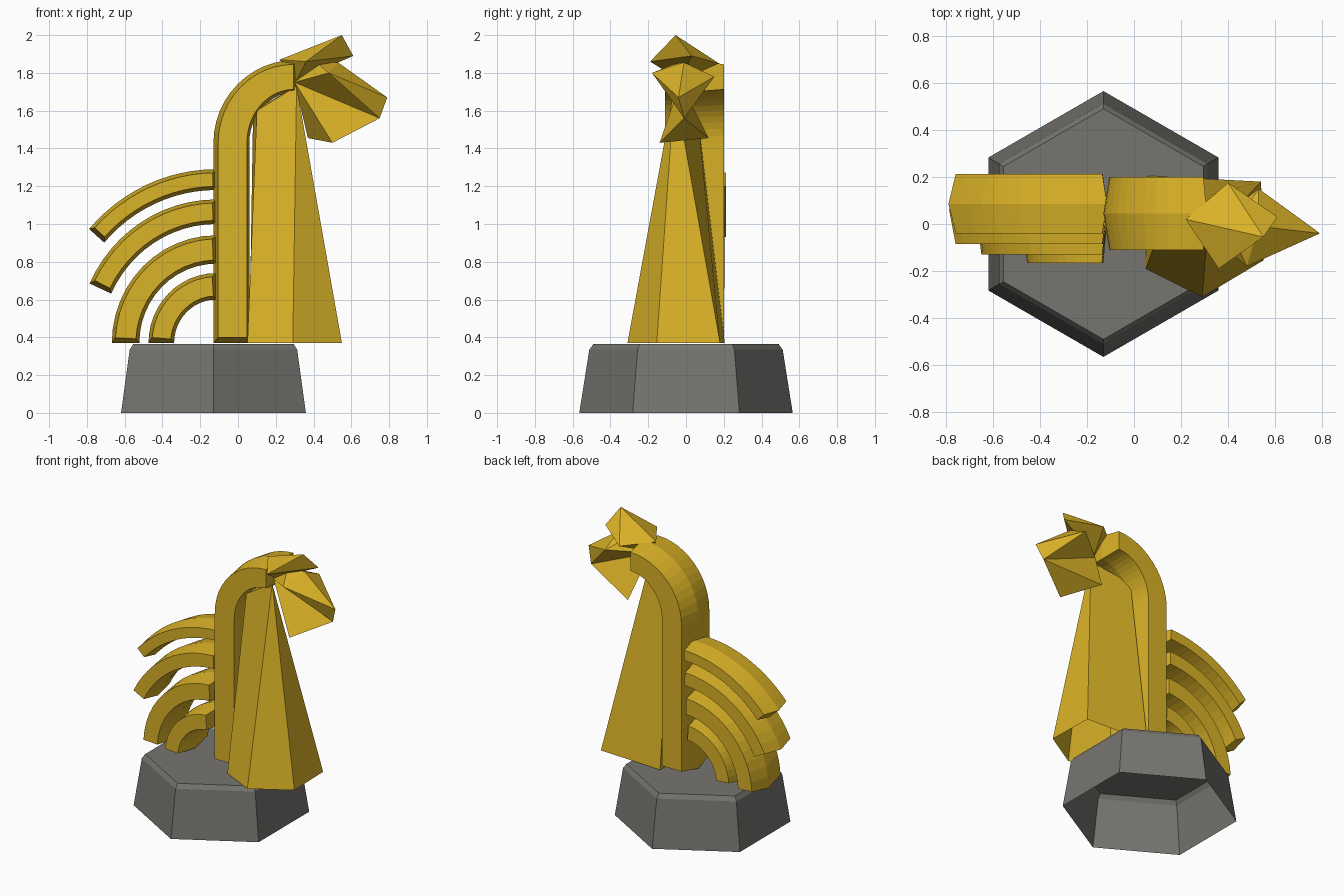
import bpy, bmesh, math

if "Cube" in bpy.data.objects:
    bpy.data.objects.remove(bpy.data.objects["Cube"])


def material(name, rgb):
    m = bpy.data.materials.new(name)
    m.diffuse_color = (*rgb, 1)
    m.use_nodes = True
    m.node_tree.nodes["Principled BSDF"].inputs["Base Color"].default_value = m.diffuse_color
    return m


GOLD = material("gold", (0.70, 0.445, 0.02))
GREY = material("stone grey", (0.18, 0.177, 0.162))


def finish(name, bm, mat):
    bmesh.ops.recalc_face_normals(bm, faces=bm.faces)
    me = bpy.data.meshes.new(name)
    bm.to_mesh(me)
    bm.free()
    me.materials.append(mat)
    ob = bpy.data.objects.new(name, me)
    bpy.context.collection.objects.link(ob)


def loft(name, rings, mat, cap):
    """Join equal-length rings with faces; the bottom stays open."""
    bm = bmesh.new()
    vs = [[bm.verts.new(p) for p in r] for r in rings]
    n = len(rings[0])
    for a, b in zip(vs, vs[1:]):
        for i in range(n):
            j = (i + 1) % n
            bm.faces.new((a[i], a[j], b[j], b[i]))
    if cap:
        bm.faces.new(vs[-1])
    bmesh.ops.remove_doubles(bm, verts=bm.verts, dist=0.001)
    finish(name, bm, mat)


def hull(name, pts):
    bm = bmesh.new()
    vs = [bm.verts.new(p) for p in pts]
    bmesh.ops.convex_hull(bm, input=vs)
    finish(name, bm, GOLD)


def ridged_band(name, mid, side, y0, ym, y1):
    """Band of (outer, inner) xz pairs, widest at the middle ridge ym."""
    bm = bmesh.new()
    n = len(mid)

    def ring(pairs, y):
        pts = [p[0] for p in pairs] + [p[1] for p in reversed(pairs)]
        return [bm.verts.new((x, y, z)) for x, z in pts]

    rings = [ring(side, y0), ring(mid, ym), ring(side, y1)]
    m = 2 * n
    for a, b in zip(rings, rings[1:]):
        for i in range(m):
            j = (i + 1) % m
            bm.faces.new((a[i], a[j], b[j], b[i]))
    for r in (rings[0], rings[2]):
        for i in range(n - 1):
            bm.faces.new((r[i], r[i + 1], r[m - 2 - i], r[m - 1 - i]))
    finish(name, bm, GOLD)


# Hexagonal hollow pedestal with chamfered top edge
def hexagon(r, z):
    return [(-0.13 + r * math.sin(k * math.pi / 3), r * math.cos(k * math.pi / 3), z)
            for k in range(6)]


loft("pedestal", [hexagon(0.565, 0), hexagon(0.512, 0.335), hexagon(0.49, 0.365)], GREY, True)


# Neck: straight post bending forward in a quarter arc
def neck_pairs(d, e):
    pairs = [((-0.13 + d, 0.37 + e), (0.06 - d / 2, 0.37 + e))]
    for k in range(13):
        t = math.pi - k * math.pi / 24
        c, s = math.cos(t), math.sin(t)
        pairs.append(((0.31 - e / 2 + (0.44 - d - e / 2) * c, 1.43 + (0.44 - d) * s),
                      (0.31 - e / 2 + (0.25 + d / 2 - e / 2) * c, 1.43 + (0.27 + d / 2) * s)))
    return pairs


ridged_band("neck", neck_pairs(0, 0), neck_pairs(0.025, 0.03), -0.11, 0.045, 0.2)


# Tail feathers: concentric arcs around the foot of the neck
def feather_pairs(ro, ri, end, d):
    pairs = []
    rm = (ro + ri) / 2
    t0, t1 = math.pi / 2 + d / rm, math.pi - math.radians(end) - d / rm * 1.3
    for k in range(13):
        t = t0 + (t1 - t0) * k / 12
        c, s = math.cos(t), math.sin(t)
        pairs.append(tuple((-0.115 + 0.97 * r * c, 0.37 + r * s) for r in (ro - d, ri + d)))
    return pairs


feathers = [(0.92, 0.81, 41, -0.04, 0.212), (0.76, 0.63, 24.5, -0.085, 0.205),
            (0.57, 0.42, 0, -0.13, 0.19), (0.37, 0.23, 0, -0.165, 0.17)]
for i, (ro, ri, end, y0, y1) in enumerate(feathers):
    ridged_band(f"tail_feather_{i + 1}", feather_pairs(ro, ri, end, 0),
                feather_pairs(ro, ri, end, 0.019), y0, (y0 + y1) / 2, y1)

# Chest: faceted five-sided cone leaning into the head
top = (0.31, -0.06, 1.73)
loft("chest", [[(0.05, -0.19, 0.37), (0.29, -0.31, 0.37), (0.55, -0.155, 0.37),
                (0.54, 0.18, 0.37), (0.06, 0.205, 0.37)],
               [(0.1, -0.05, 1.6), top, top, top, (0.08, 0.06, 1.6)]], GOLD, True)

# Head: beak, wattle and crest as faceted lumps
root = (0.30, -0.03, 1.75)
chin = (0.75, -0.01, 1.56)
hull("beak", [root, (0.41, -0.03, 1.86), (0.53, -0.01, 1.855), (0.48, -0.18, 1.80),
              (0.53, 0.15, 1.78), (0.79, -0.04, 1.67), chin])
hull("wattle", [root, chin, (0.50, -0.14, 1.43), (0.37, 0.12, 1.455)])
hull("crest", [(0.22, 0.02, 1.87), (0.55, -0.055, 2.0), (0.61, 0.03, 1.89),
               (0.36, -0.19, 1.86), (0.40, 0.175, 1.85), (0.31, -0.03, 1.76)])
